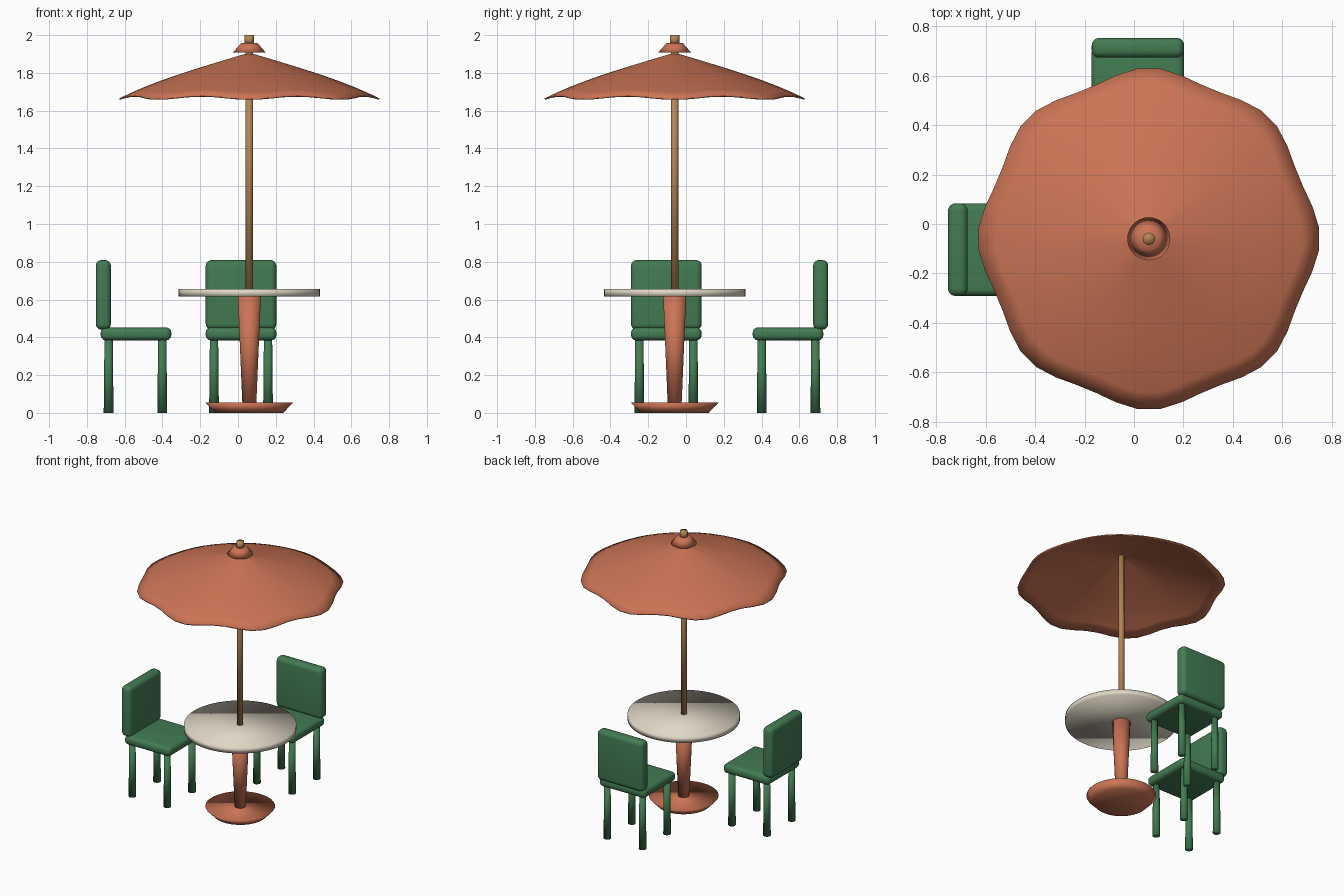
import bpy, bmesh, math
from mathutils import Matrix, Vector

if "Cube" in bpy.data.objects:
    bpy.data.objects.remove(bpy.data.objects["Cube"])

CX, CY = 0.06, -0.06  # table and parasol axis


def mat(name, rgb):
    m = bpy.data.materials.new(name)
    m.diffuse_color = (*rgb, 1)
    m.use_nodes = True
    m.node_tree.nodes["Principled BSDF"].inputs["Base Color"].default_value = m.diffuse_color
    return m


TERRA = mat("terracotta", (0.60, 0.175, 0.09))
GREEN = mat("green", (0.055, 0.20, 0.085))
CREAM = mat("cream", (0.74, 0.68, 0.56))
WOOD = mat("wood", (0.46, 0.235, 0.09))


def finish(bm, name, material):
    bmesh.ops.recalc_face_normals(bm, faces=bm.faces[:])
    me = bpy.data.meshes.new(name)
    bm.to_mesh(me)
    bm.free()
    me.materials.append(material)
    for p in me.polygons:
        p.use_smooth = True
    ob = bpy.data.objects.new(name, me)
    bpy.context.scene.collection.objects.link(ob)
    return ob


def turned(name, profile, material, sides=32, at=(CX, CY)):
    """Closed lathe shape from (radius, z) points, capped at both ends."""
    bm = bmesh.new()
    rings = []
    for r, z in profile:
        rings.append([bm.verts.new((at[0] + r * math.cos(2 * math.pi * i / sides),
                                    at[1] + r * math.sin(2 * math.pi * i / sides), z))
                      for i in range(sides)])
    for a, b in zip(rings, rings[1:]):
        for i in range(sides):
            j = (i + 1) % sides
            bm.faces.new((a[i], a[j], b[j], b[i]))
    bm.faces.new(rings[0][::-1])
    bm.faces.new(rings[-1])
    return finish(bm, name, material)


def cushion(name, centre, size, bevel, turn):
    """Rounded box, turned about the table axis."""
    bm = bmesh.new()
    bmesh.ops.create_cube(bm, size=1, matrix=Matrix.Translation(centre) @ Matrix.Diagonal((*size, 1)))
    bmesh.ops.bevel(bm, geom=bm.edges[:], offset=bevel, segments=5, profile=0.5, affect='EDGES')
    bmesh.ops.transform(bm, matrix=turn, verts=bm.verts[:])
    ob = finish(bm, name, GREEN)
    bpy.context.view_layer.objects.active = ob
    ob.select_set(True)
    bpy.ops.object.shade_smooth_by_angle(angle=math.radians(40))
    ob.select_set(False)


# table
turned("table_foot", [(0.18, 0), (0.232, 0.055)], TERRA, 48)
turned("pedestal", [(0.037, 0.05), (0.061, 0.617)], TERRA)
turned("table_top", [(0.374, 0.615), (0.374, 0.656)], CREAM, 64)

# parasol pole, cap and finial
turned("parasol_pole", [(0.02, 0.64), (0.02, 1.93)], WOOD, 24)
turned("parasol_cap", [(0.087, 1.908), (0.043, 1.958)], TERRA)
turned("finial", [(0.025, 1.95), (0.025, 2.0)], WOOD, 24)

# canopy: eight-ribbed shallow cone with a wavy rim
bm = bmesh.new()
SEG, RINGS = 48, 10
apex = bm.verts.new((CX, CY, 1.907))
prev = None
for k in range(1, RINGS + 1):
    t = k / RINGS
    ring = []
    for i in range(SEG):
        a = 2 * math.pi * (i + 0.5) / SEG
        wave = math.cos(8 * a)
        r = t * (0.675 + 0.018 * wave)
        z = 1.907 - 0.203 * t - 0.031 * t ** 4 - 0.009 * wave * t ** 2
        ring.append(bm.verts.new((CX + r * math.cos(a), CY + r * math.sin(a), z)))
    for i in range(SEG):
        j = (i + 1) % SEG
        if prev:
            bm.faces.new((prev[i], ring[i], ring[j], prev[j]))
        else:
            bm.faces.new((apex, ring[i], ring[j]))
    prev = ring
canopy = finish(bm, "parasol_canopy", TERRA)
solid = canopy.modifiers.new("thickness", 'SOLIDIFY')
solid.thickness = 0.008
solid.offset = -1 if canopy.data.polygons[0].normal.z > 0 else 1

# two chairs, a quarter turn apart about the table
axis = Vector((CX, CY, 0))
for label, angle in (("rear", 0), ("left", math.pi / 2)):
    turn = Matrix.Translation(axis) @ Matrix.Rotation(angle, 4, 'Z') @ Matrix.Translation(-axis)
    cushion(label + "_chair_seat", (0.016, 0.54, 0.418), (0.374, 0.374, 0.068), 0.028, turn)
    cushion(label + "_chair_back", (0.016, 0.713, 0.625), (0.374, 0.08, 0.368), 0.03, turn)
    for sx in (-1, 1):
        for sy in (-1, 1):
            p = turn @ Vector((0.016 + sx * 0.143, 0.543 + sy * 0.142, 0))
            turned(label + "_chair_leg", [(0.026, 0), (0.022, 0.39)], GREEN, 16, (p.x, p.y))
